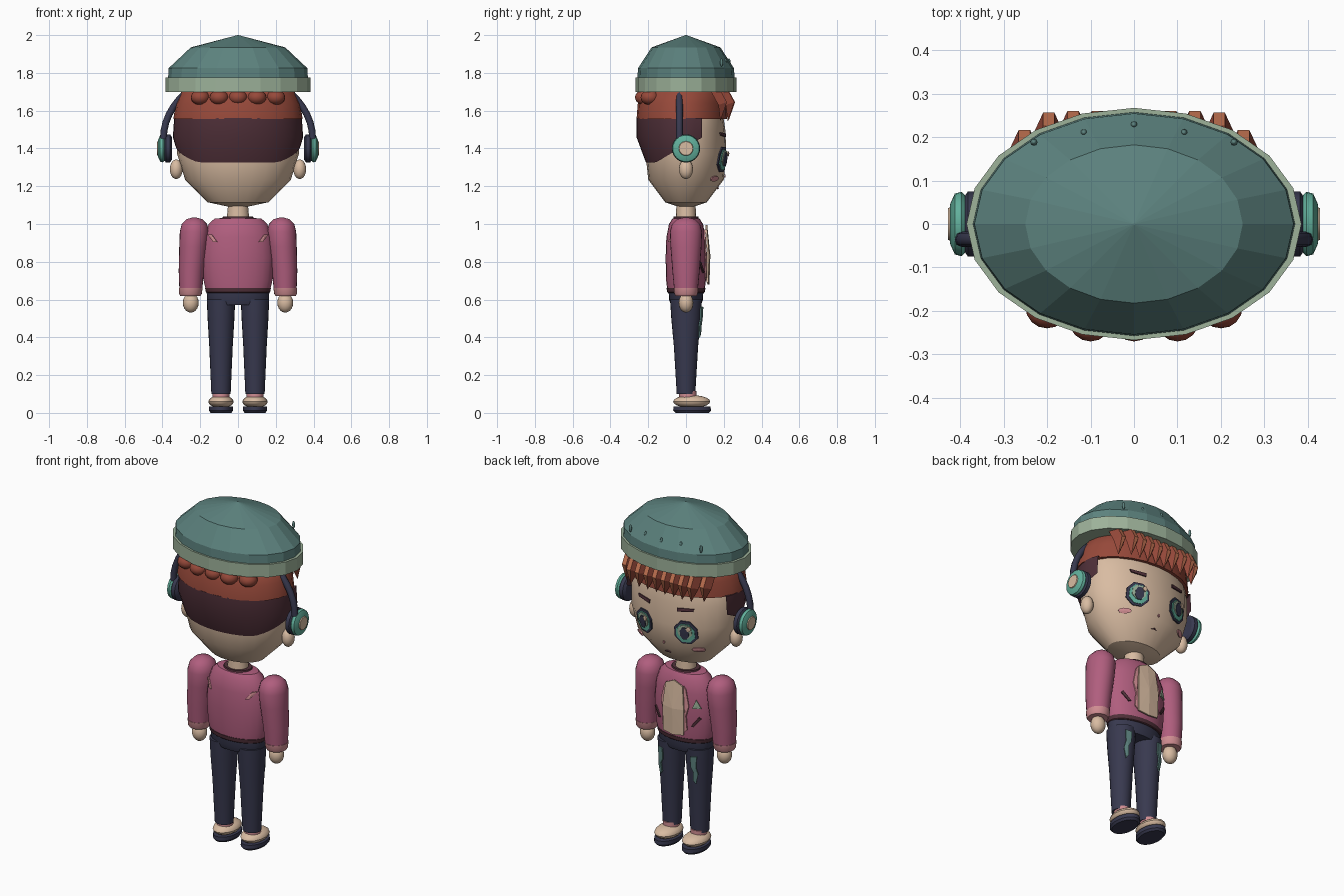
import bpy, bmesh
from math import sin, cos, pi, sqrt, radians

cube = bpy.data.objects.get("Cube")
if cube:
    bpy.data.objects.remove(cube)


def colour(name, code):
    srgb = [int(code[i:i + 2], 16) / 255 for i in (0, 2, 4)]
    rgba = [c / 12.92 if c < 0.04 else ((c + 0.055) / 1.055) ** 2.4 for c in srgb] + [1]
    m = bpy.data.materials.new(name)
    m.use_nodes = True
    m.diffuse_color = rgba
    m.node_tree.nodes["Principled BSDF"].inputs["Base Color"].default_value = rgba
    return m


HAT = colour("hat teal", "5C827E")
SAGE = colour("sage", "9DB29A")
RED = colour("red hair", "97493A")
ORANGE = colour("orange hair", "BE7050")
DARK = colour("dark hair", "503039")
SKIN = colour("skin", "D9BCA2")
JACKET = colour("jacket magenta", "B05E7E")
NAVY = colour("navy", "38394F")
MINT = colour("mint", "62B09C")
PINK = colour("light pink", "D08D92")


def finish(name, bm, mats, smooth=True):
    bmesh.ops.recalc_face_normals(bm, faces=bm.faces)
    me = bpy.data.meshes.new(name)
    bm.to_mesh(me)
    bm.free()
    for m in mats:
        me.materials.append(m)
    ob = bpy.data.objects.new(name, me)
    bpy.context.collection.objects.link(ob)
    if smooth:
        bpy.ops.object.select_all(action='DESELECT')
        ob.select_set(True)
        bpy.context.view_layer.objects.active = ob
        bpy.ops.object.shade_smooth_by_angle(angle=radians(32))
    return ob


def loft(name, rings, mat, segs=24, smooth=True):
    """Stack of ellipses: z, x radius, y radius, x centre, y centre."""
    bm = bmesh.new()
    rows = []
    for r in rings:
        z, rx, ry, cx, cy = (list(r) + [0, 0])[:5]
        rows.append([bm.verts.new((cx + rx * sin(2 * pi * i / segs),
                                   cy + ry * cos(2 * pi * i / segs), z)) for i in range(segs)])
    for a, b in zip(rows, rows[1:]):
        for i in range(segs):
            j = (i + 1) % segs
            bm.faces.new((a[i], a[j], b[j], b[i]))
    bm.faces.new(rows[0])
    bm.faces.new(rows[-1])
    return finish(name, bm, [mat], smooth)


def ball(name, centre, radii, mat):
    bm = bmesh.new()
    bmesh.ops.create_uvsphere(bm, u_segments=16, v_segments=10, radius=1)
    bmesh.ops.scale(bm, vec=radii, verts=bm.verts)
    bmesh.ops.translate(bm, vec=centre, verts=bm.verts)
    return finish(name, bm, [mat])


def depth(rings, x, z):
    """Front surface y of a loft at x, z."""
    for a, b in zip(rings, rings[1:]):
        if a[0] <= z <= b[0]:
            t = (z - a[0]) / (b[0] - a[0])
            rx, ry = (a[k] + t * (b[k] - a[k]) for k in (1, 2))
            cx = a[3] if len(a) > 3 else 0
            return ry * sqrt(max(0, 1 - ((x - cx) / rx) ** 2))
    return 0


def plate(name, pts, rings, mat, side=1, off=0.004, flip=1, thick=0.007):
    """Thin plate draped over a loft; flip mirrors in x, side -1 is the back."""
    bm = bmesh.new()
    n = len(pts)
    mid = (sum(p[0] for p in pts) / n, sum(p[1] for p in pts) / n)
    v = [bm.verts.new((x * flip, side * (depth(rings, x, z) + off), z)) for x, z in pts + [mid]]
    for i in range(n):
        bm.faces.new((v[i], v[(i + 1) % n], v[n]))
    ob = finish(name, bm, [mat], False)
    s = ob.modifiers.new("thickness", 'SOLIDIFY')
    s.thickness, s.offset = thick, 0
    return ob


def oval(cx, cz, rx, rz, n=10):
    return [(cx + rx * sin(2 * pi * (i + .5) / n), cz + rz * cos(2 * pi * (i + .5) / n)) for i in range(n)]


# Head and neck
HEAD = [(1.085, .02, .02), (1.115, .16, .11), (1.235, .28, .2), (1.37, .322, .214),
        (1.5, .325, .208), (1.62, .3, .19), (1.7, .2, .15)]
loft("head", HEAD, SKIN)
loft("neck", [(1.02, .06, .055), (1.11, .052, .05)], SKIN, 16)

# Dark lower hair wrapped round the back
bm = bmesh.new()
rows = []
for i in range(25):
    a = radians(161 + 218 * i / 24)
    low = 1.325 + .13 * max(0, (sin(a) + .75) / 1.08)
    k = (low - 1.325) / .135
    col = [(low, .312 + .03 * k, .212 + .04 * k), (1.46, .345, .262), (1.56, .338, .262), (1.56, .28, .18)]
    rows.append([bm.verts.new((rx * cos(a), ry * sin(a), z)) for z, rx, ry in col])
for a, b in zip(rows, rows[1:]):
    for k in range(3):
        bm.faces.new((a[k], b[k], b[k + 1], a[k + 1]))
finish("lower_hair", bm, [DARK])

# Red upper hair, with tufts behind and a spiky fringe
loft("upper_hair", [(1.555, .342, .24, 0, -.022), (1.64, .33, .235, 0, -.02),
                    (1.7, .3, .22, 0, -.01), (1.78, .2, .15)], RED)
for i in range(5):
    x = -.2 + .1 * i
    ball("back_tuft", (x, -.19 - .03 * (abs(x) < .15), 1.67), (.05, .05, .04), RED)
bm = bmesh.new()
for i in range(10):
    x = -.252 + .056 * i
    y = .25 - .7 * max(0, abs(x) - .19)
    tl, tr = (bm.verts.new((x + d, y - .08, 1.71)) for d in (-.034, .034))
    sl, sr = (bm.verts.new((x + d, y - .035, 1.63)) for d in (-.034, .034))
    al, ar = (bm.verts.new((x + d, y - .02, 1.7)) for d in (-.013, .013))
    bl, br = (bm.verts.new((x + d, y + .01, 1.645)) for d in (-.013, .013))
    tip = bm.verts.new((x + .008, y - .025, 1.545))
    for f in ((al, ar, br, bl), (bl, br, tip)):
        bm.faces.new(f).material_index = 1
    for f in ((tl, al, bl, sl), (ar, tr, sr, br), (sl, bl, tip), (br, sr, tip),
              (tl, tr, ar, al), (tl, sl, tip, sr, tr)):
        bm.faces.new(f)
finish("fringe", bm, [RED, ORANGE], False)

# Hat with band and little studs
loft("hat_crown", [(1.73, .36, .25), (1.775, .37, .257), (1.825, .367, .254),
                   (1.935, .25, .182), (2, .002, .002)], HAT, 20, False)
loft("hat_band", [(1.7, .385, .267), (1.775, .385, .267)], SAGE, 20, False)
for x, y in ((0, .228), (.115, .21), (-.115, .21), (.23, .188), (-.23, .188)):
    ball("hat_stud", (x, y, 1.855), (.008, .008, .022), HAT)
ball("hat_tip", (0, 0, 1.996), (.006, .006, .004), RED)

# Face
plate("mouth", [(-.018, 1.185), (0, 1.193), (.018, 1.185), (0, 1.186)], HEAD, DARK)
plate("nose", oval(0, 1.255, .006, .009, 6), HEAD, PINK)
for s in (1, -1):
    for part, dx, dz, rx, rz, mat in (("rim", 0, 0, .066, .072, NAVY), ("iris", 0, -.002, .053, .058, MINT),
                                      ("eye_light", 0, .008, .04, .042, SAGE),
                                      ("pupil", 0, 0, .025, .038, NAVY)):
        lift = {"rim": .006, "iris": .01, "eye_light": .014, "pupil": .018}[part]
        plate("eye_" + part, oval(.135 + dx, 1.342 + dz, rx, rz, 8), HEAD, mat, off=lift, flip=s)
    plate("eye_glint", oval(.135 - s * .025, 1.372, .013, .015, 6), HEAD, SKIN, off=.022, flip=s)
    plate("eyebrow", [(.09, 1.46), (.175, 1.47), (.18, 1.485), (.09, 1.48)], HEAD, DARK, off=.007, flip=s)
    plate("cheek", oval(.19, 1.24, .03, .014), HEAD, PINK, off=.006, flip=s)
    ball("ear", (s * .327, 0, 1.29), (.034, .037, .052), SKIN)

    # Headphone cup
    for part, prof, mat in (("cushion", [(0, .06), (.01, .075), (.032, .075), (.042, .06)], NAVY),
                            ("shell", [(.035, .062), (.047, .074), (.062, .07), (.073, .045)], MINT),
                            ("cap", [(.07, .04), (.078, .036)], SKIN)):
        ob = loft("headphone_" + part, [(z, r, r) for z, r in prof], mat)
        ob.rotation_euler = (0, s * pi / 2, 0)
        ob.location = (s * .35, 0, 1.4)

# Headphone arch
cu = bpy.data.curves.new("headphone_arch", 'CURVE')
cu.dimensions = '3D'
cu.bevel_depth, cu.bevel_resolution = .018, 2
sp = cu.splines.new('POLY')
sp.points.add(24)
for i, p in enumerate(sp.points):
    a = pi * i / 24
    p.co = (.395 * cos(a), -.035, 1.45 + .34 * sin(a), 1)
cu.materials.append(NAVY)
bpy.context.collection.objects.link(bpy.data.objects.new("headphone_arch", cu))

# Jacket body
TORSO = [(.64, .168, .098), (.7, .182, .105), (.82, .19, .108), (.93, .18, .104),
         (1, .155, .09), (1.028, .125, .072), (1.034, .06, .05)]
loft("jacket", TORSO, JACKET)
loft("jacket_hem", [(.636, .165, .096), (.64, .17, .1), (.662, .175, .103), (.664, .165, .09)], DARK)
loft("collar", [(1.02, .085, .068), (1.04, .08, .065), (1.04, .06, .05)], DARK)
plate("shirt_panel", [(-.065, .69), (0, .68), (.065, .69), (.068, .84), (.055, .97), (0, .995), (-.055, .97),
                      (-.068, .84)], TORSO, SKIN, off=.017, thick=.009)
plate("badge", [(-.15, .85), (-.105, .85), (-.125, .9)], TORSO, SAGE, off=.006)

for s in (1, -1):
    plate("lapel", [(.06, .7), (.08, .72), (.075, .8), (.09, .86), (.07, .95), (.055, .97)],
          TORSO, PINK, off=.008, flip=s)
    plate("pocket_slash", [(.1, .745), (.112, .74), (.15, .79), (.14, .8)], TORSO, DARK, off=.006, flip=s)
    plate("back_flash", [(.16, .945), (.14, .945), (.11, .905), (.13, .905)], TORSO, PINK, -1, .008, s)

    # Sleeve, cuff and hand
    arm = [(.645, .06, .062, .25), (.75, .067, .072, .247), (.88, .074, .082, .237), (.96, .077, .085, .231),
           (1, .067, .074, .231), (1.025, .043, .048, .231), (1.035, .008, .008, .231)]
    loft("sleeve", [(z, a, b, s * c) for z, a, b, c in arm], JACKET)
    loft("cuff", [(.62, .054, .056, s * .252), (.63, .06, .062, s * .252), (.662, .063, .066, s * .25)], PINK)
    ball("hand", (s * .25, 0, .583), (.042, .039, .052), SKIN)

    # Leg, patch and shoe
    LEG = [(.1, .051, .049, .09), (.35, .062, .064, .09), (.5, .071, .078, .09), (.6, .075, .084, .09)]
    loft("trouser_leg", [(z, a, b, s * c) for z, a, b, c in LEG], NAVY)
    plate("leg_patch", [(.09, .56), (.125, .565), (.12, .5), (.128, .46), (.115, .4), (.1, .42),
                        (.105, .47), (.09, .5)], LEG, HAT, off=.007, flip=s)
    loft("sock", [(.07, .044, .046, s * .09, .01), (.115, .044, .046, s * .09, .01)], PINK, 16)
    ball("shoe", (s * .09, .03, .06), (.067, .098, .034), SKIN)
    loft("sole", [(0, .055, .088, s * .09, .032), (.012, .064, .1, s * .09, .032),
                  (.034, .064, .098, s * .09, .032)], NAVY)

# Hips
loft("trouser_hips", [(.572, .15, .08), (.6, .164, .09), (.645, .166, .092)], NAVY)
